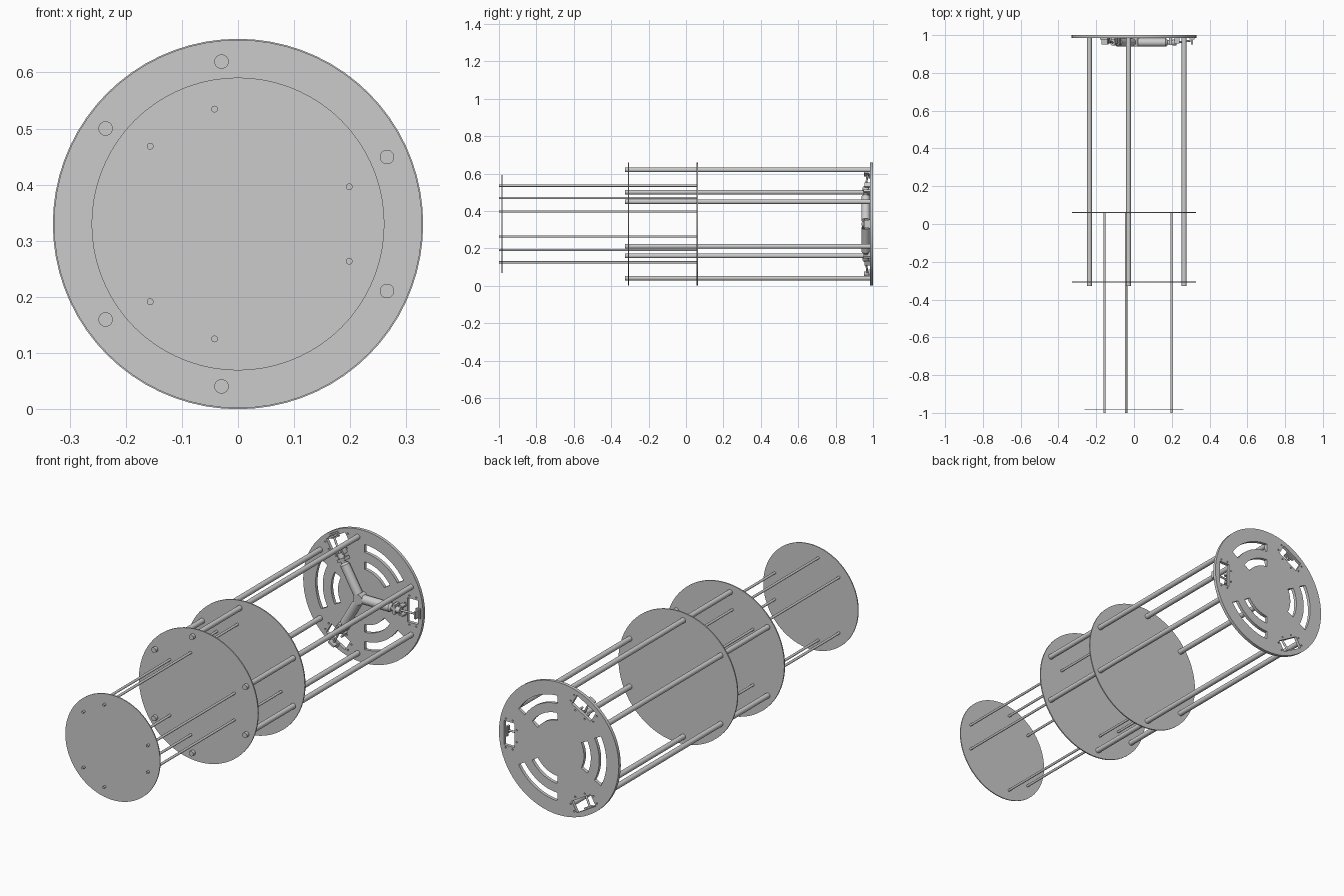
import bpy, bmesh
from math import sin, cos, radians, pi
from mathutils import Matrix, Vector

if "Cube" in bpy.data.objects:
    bpy.data.objects.remove(bpy.data.objects["Cube"])

CZ = 0.33
ARMS = (0, 120, 240)


def polar(r, deg, y, t=0.0):
    a = radians(deg)
    return Vector((r * cos(a) - t * sin(a), y, CZ + r * sin(a) + t * cos(a)))


def add_cyl(bm, p, q, r, seg=32, r2=None):
    d = q - p
    m = Matrix.Translation((p + q) / 2) @ d.to_track_quat('Z', 'Y').to_matrix().to_4x4()
    bmesh.ops.create_cone(bm, cap_ends=True, segments=seg, radius1=r,
                          radius2=r if r2 is None else r2, depth=d.length, matrix=m)


def add_box(bm, deg, r0, r1, y0, y1, t0, t1):
    v = [bm.verts.new(polar(r, deg, y, t)) for r in (r0, r1) for y in (y0, y1) for t in (t0, t1)]
    for f in ((0, 1, 3, 2), (4, 6, 7, 5), (0, 4, 5, 1), (2, 3, 7, 6), (0, 2, 6, 4), (1, 5, 7, 3)):
        bm.faces.new([v[i] for i in f])


def add_arc(bm, deg, half, r0, r1, y0, y1, n=14):
    angs = [deg - half + 2 * half * i / n for i in range(n + 1)]
    loop = [(r1, a) for a in angs] + [(r0, a) for a in reversed(angs)]
    f = bm.faces.new([bm.verts.new(polar(r, a, y0)) for r, a in loop])
    ext = bmesh.ops.extrude_face_region(bm, geom=[f], use_keep_orig=True)
    for v in ext['geom']:
        if isinstance(v, bmesh.types.BMVert):
            v.co.y = y1


def finish(name, bm, smooth=True):
    bmesh.ops.recalc_face_normals(bm, faces=bm.faces[:])
    me = bpy.data.meshes.new(name)
    bm.to_mesh(me)
    bm.free()
    ob = bpy.data.objects.new(name, me)
    bpy.context.collection.objects.link(ob)
    if smooth:
        bpy.ops.object.select_all(action='DESELECT')
        ob.select_set(True)
        bpy.context.view_layer.objects.active = ob
        bpy.ops.object.shade_smooth_by_angle(angle=radians(30))
    return ob


def disc(name, r, y0, y1):
    bm = bmesh.new()
    add_cyl(bm, polar(0, 0, y0), polar(0, 0, y1), r, 72)
    return finish(name, bm)


# Thin round plates
disc("front_plate", 0.261, -0.986, -0.981)
disc("middle_plate_front", 0.328, -0.311, -0.305)
disc("middle_plate_rear", 0.328, 0.057, 0.063)

# Rod pairs, mirrored about each of the three arms
for i, a in enumerate(ARMS):
    for s in (-1, 1):
        side = "a" if s < 0 else "b"
        bm = bmesh.new()
        add_cyl(bm, polar(0.291, a + 24.2 * s, -0.327), polar(0.291, a + 24.2 * s, 0.985), 0.0128)
        finish(f"thick_rod_{i}{side}", bm)
        bm = bmesh.new()
        add_cyl(bm, polar(0.209, a + 18.5 * s, -1.0), polar(0.209, a + 18.5 * s, 0.06), 0.006, 20)
        finish(f"thin_rod_{i}{side}", bm)

# Base plate with arc slots, windows and screw holes
base = disc("base_plate", 0.33, 0.984, 1.0)
bm = bmesh.new()
for a in ARMS:
    add_arc(bm, a + 60, 28, 0.222, 0.262, 0.96, 1.02)
    add_arc(bm, a + 60, 27, 0.138, 0.176, 0.96, 1.02)
    add_box(bm, a, 0.245, 0.303, 0.96, 1.02, -0.06, 0.06)
    for t in (-0.072, 0.072):
        for r in (0.255, 0.293):
            add_cyl(bm, polar(r, a, 0.96, t), polar(r, a, 1.02, t), 0.004, 12)
    for t in (-0.03, 0.03):
        add_cyl(bm, polar(0.232, a, 0.96, t), polar(0.232, a, 1.02, t), 0.004, 12)
cutter = finish("base_cutter", bm, False)
cutter.hide_render = True
mod = base.modifiers.new("cutouts", 'BOOLEAN')
mod.operation = 'DIFFERENCE'
mod.solver = 'EXACT'
mod.object = cutter
bpy.context.view_layer.objects.active = base
bpy.ops.object.select_all(action='DESELECT')
base.select_set(True)
# Keep the cutouts ahead of the edge-smoothing
bpy.ops.object.modifier_move_to_index(modifier=mod.name, index=0)
bpy.ops.object.modifier_apply(modifier=mod.name)
bpy.data.objects.remove(cutter)

# Three radial drive arms on the inner face of the base
Y = 0.961
for i, a in enumerate(ARMS):
    bm = bmesh.new()
    add_cyl(bm, polar(0.022, a, Y), polar(0.168, a, Y), 0.0225)
    add_cyl(bm, polar(0.168, a, Y), polar(0.178, a, Y), 0.0225, 32, 0.015)
    add_cyl(bm, polar(0.178, a, Y), polar(0.205, a, Y), 0.012)
    finish(f"motor_{i}", bm)

    bm = bmesh.new()
    add_box(bm, a, 0.186, 0.2, 0.948, 0.985, -0.024, 0.024)
    add_cyl(bm, polar(0.205, a, Y), polar(0.226, a, Y), 0.016)
    add_cyl(bm, polar(0.226, a, Y), polar(0.3, a, 0.97), 0.005, 16)
    finish(f"drive_coupling_{i}", bm)

    bm = bmesh.new()
    for s in (-1, 1):
        add_box(bm, a, 0.215, 0.24, 0.955, 0.985, s * 0.022 - 0.004, s * 0.022 + 0.004)
    add_box(bm, a, 0.303, 0.313, 0.951, 0.985, -0.018, 0.018)
    add_box(bm, a, 0.295, 0.32, 0.976, 0.985, -0.024, 0.024)
    finish(f"window_bracket_{i}", bm)

# Centre hub joining the arms
bm = bmesh.new()
add_cyl(bm, polar(0, 0, 0.94), polar(0, 0, 0.985), 0.026)
finish("centre_hub", bm)
